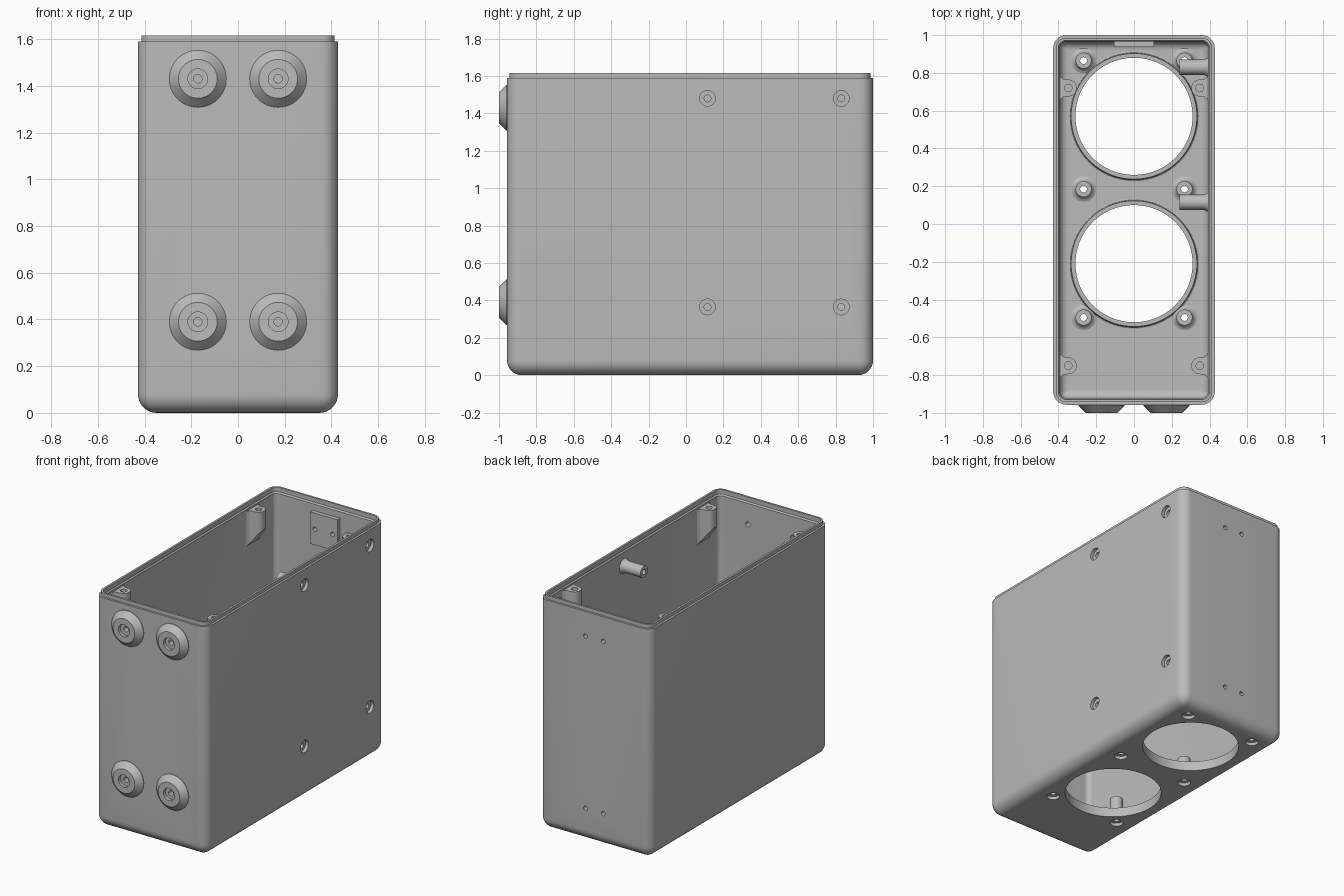
import bpy, bmesh, math
from mathutils import Matrix, Vector

if "Cube" in bpy.data.objects:
    bpy.data.objects.remove(bpy.data.objects["Cube"], do_unlink=True)

grey = bpy.data.materials.new("plain grey")
grey.use_nodes = True
colour = (0.5, 0.5, 0.5, 1)
grey.diffuse_color = colour
grey.node_tree.nodes["Principled BSDF"].inputs["Base Color"].default_value = colour

# Main dimensions
HX, Y0, Y1 = 0.428, -0.957, 1.0
YC, HY = (Y0 + Y1) / 2, (Y1 - Y0) / 2
WALL, FLOOR, TOP, CORNER = 0.035, 0.04, 1.615, 0.07
INNER = HX - WALL
UP = Matrix()
TO_X = Matrix.Rotation(math.pi / 2, 4, 'Y')
TO_FRONT = Matrix.Rotation(math.pi / 2, 4, 'X')
PORTS = (0.57, -0.21)
FLOOR_SCREWS = [(s * 0.267, y) for s in (-1, 1) for y in (0.865, 0.185, -0.495)]
SIDE_SCREWS = [(y, z) for y in (0.115, 0.83) for z in (0.365, 1.48)]
KNOBS = [(s * 0.172, z) for s in (-1, 1) for z in (0.39, 1.43)]
BACK_HOLES = [(s * 0.068, z) for s in (-1, 1) for z in (0.23, 1.42)]
LUGS = [(s, y) for s in (-1, 1) for y in (0.72, -0.75)]


def skin(bm, rings, closed=False):
    """Bridge rings of equal length; cap the ends unless the loft is closed."""
    loops = [[bm.verts.new(p) for p in ring] for ring in rings]
    n = len(loops[0])
    pairs = list(zip(loops, loops[1:])) + ([(loops[-1], loops[0])] if closed else [])
    for a, b in pairs:
        for i in range(n):
            j = (i + 1) % n
            bm.faces.new((a[i], a[j], b[j], b[i]))
    if not closed:
        bm.faces.new(loops[0])
        bm.faces.new(loops[-1])


def lathe(bm, profile, place, turn=UP, sides=40):
    """Revolve a closed (radius, height) profile about a turned axis."""
    matrix = Matrix.Translation(place) @ turn
    rings = [[matrix @ Vector((r * math.cos(a), r * math.sin(a), h))
              for a in (math.tau * i / sides for i in range(sides))]
             for r, h in profile]
    skin(bm, rings, closed=True)


def rod(bm, radius, low, high, place, turn=UP, sides=40):
    lathe(bm, [(0, low), (radius, low), (radius, high), (0, high)], place, turn, sides)


def finish(bm, name):
    bmesh.ops.remove_doubles(bm, verts=bm.verts, dist=1e-6)
    bmesh.ops.recalc_face_normals(bm, faces=bm.faces)
    mesh = bpy.data.meshes.new(name)
    bm.to_mesh(mesh)
    bm.free()
    mesh.materials.append(grey)
    obj = bpy.data.objects.new(name, mesh)
    bpy.context.collection.objects.link(obj)
    return obj


def activate(obj):
    bpy.ops.object.select_all(action='DESELECT')
    obj.select_set(True)
    bpy.context.view_layer.objects.active = obj


def cut(obj, cutter):
    activate(obj)
    mod = obj.modifiers.new("holes", 'BOOLEAN')
    mod.operation, mod.solver, mod.object = 'DIFFERENCE', 'EXACT', cutter
    bpy.ops.object.modifier_apply(modifier=mod.name)
    bpy.data.objects.remove(cutter, do_unlink=True)


def outline(inset, z, steps=8):
    """Rounded rectangle of the case, drawn in by an inset."""
    r = max(CORNER - inset, 0.006)
    points = []
    for k, (sx, sy) in enumerate(((1, 1), (-1, 1), (-1, -1), (1, -1))):
        cx, cy = sx * (HX - inset - r), YC + sy * (HY - inset - r)
        for i in range(steps + 1):
            a = math.pi / 2 * (k + i / steps)
            points.append((cx + r * math.cos(a), cy + r * math.sin(a), z))
    return points


def fillet(radius, inset, z, steps=8):
    angles = [math.pi / 2 * i / steps for i in range(steps + 1)]
    return [(inset + radius * (1 - math.sin(a)), z + radius * (1 - math.cos(a)))
            for a in angles]


# Open case: rounded base, stepped lip and hollow inside
bm = bmesh.new()
path = fillet(0.08, 0, 0)
path += [(0, 1.59), (0.014, 1.59), (0.014, TOP), (0.028, TOP), (0.028, 1.585), (WALL, 1.575)]
path += reversed(fillet(0.045, WALL, FLOOR))
skin(bm, [outline(d, z) for d, z in path])
case = finish(bm, "case")

# Holes through the case
bm = bmesh.new()
for y in PORTS:
    rod(bm, 0.31, -0.1, 0.1, (0, y, 0), sides=96)


def counterbore(place, turn):
    lathe(bm, [(0, -0.1), (0.042, -0.1), (0.042, 0.022), (0.018, 0.022),
               (0.018, 0.1), (0, 0.1)], place, turn)


for x, y in FLOOR_SCREWS:
    counterbore((x, y, 0), UP)
for y, z in SIDE_SCREWS:
    counterbore((HX, y, z), Matrix.Rotation(-math.pi / 2, 4, 'Y'))
for x, z in KNOBS:
    rod(bm, 0.018, -0.1, 0.1, (x, Y0, z), TO_FRONT)
for x, z in BACK_HOLES:
    rod(bm, 0.015, -0.1, 0.1, (x, Y1, z), TO_FRONT, 20)
cut(case, finish(bm, "case_cutter"))

# Raised rims around the two floor openings
bm = bmesh.new()
for y in PORTS:
    lathe(bm, [(0.31, 0.039), (0.31, 0.066), (0.333, 0.066), (0.334, 0.05),
               (0.338, 0.043), (0.346, 0.039)], (0, y, 0), sides=96)
parts = [case, finish(bm, "opening_rims")]

# Hollow screw pillars on the floor and on the left wall
bm = bmesh.new()
for x, y in FLOOR_SCREWS:
    lathe(bm, [(0.018, 0.039), (0.018, 0.175), (0.042, 0.175), (0.042, 0.07),
               (0.046, 0.055), (0.056, 0.044), (0.07, 0.039)], (x, y, 0))
parts.append(finish(bm, "floor_pillars"))

bm = bmesh.new()
for y, z in SIDE_SCREWS:
    lathe(bm, [(0.018, 0.24), (0.04, 0.24), (0.04, 0.365), (0.044, 0.38),
               (0.052, INNER + 0.001), (0.018, INNER + 0.001)], (0, y, z), TO_X)
parts.append(finish(bm, "wall_pillars"))

# Conical feet on the front
bm = bmesh.new()
for x, z in KNOBS:
    lathe(bm, [(0.018, -0.001), (0.122, -0.001), (0.122, 0.004), (0.083, 0.043),
               (0.042, 0.043), (0.042, 0.02), (0.018, 0.02)], (x, Y0, z), TO_FRONT, 56)
parts.append(finish(bm, "front_feet"))

# Lid lugs: round-nosed blocks with sloping undersides
bm = bmesh.new()
wall_x = INNER + 0.002
for s, y in LUGS:
    nose = [(0.348 - 0.045 * math.cos(a), 0.045 * math.sin(a))
            for a in (math.pi * (i / 12 - 0.5) for i in range(13))]
    shape = [(wall_x, -0.075), (0.385, -0.056), (0.372, -0.047)] + nose
    shape += [(0.372, 0.047), (0.385, 0.056), (wall_x, 0.075)]
    skin(bm, [[(s * px, y + py, 1.565) for px, py in shape],
              [(s * px, y + py, 1.32 + 1.3 * (wall_x - px)) for px, py in shape]])
lugs = finish(bm, "lid_lugs")
bm = bmesh.new()
for s, y in LUGS:
    rod(bm, 0.02, 1.47, 1.7, (s * 0.348, y, 0), sides=24)
cut(lugs, finish(bm, "lug_cutter"))
parts.append(lugs)

# Drilled mounting plates inside the back
bm = bmesh.new()
for z in (0.23, 1.42):
    block = Matrix.Translation((0, Y1 - WALL - 0.014, z)) @ Matrix.Diagonal((0.21, 0.03, 0.22, 1))
    bmesh.ops.create_cube(bm, size=1, matrix=block)
plates = finish(bm, "back_plates")
bm = bmesh.new()
for x, z in BACK_HOLES:
    rod(bm, 0.015, -0.1, 0.2, (x, Y1, z), TO_FRONT, 20)
cut(plates, finish(bm, "plate_cutter"))
parts.append(plates)

for obj in parts:
    activate(obj)
    bpy.ops.object.shade_smooth_by_angle(angle=math.radians(30))
